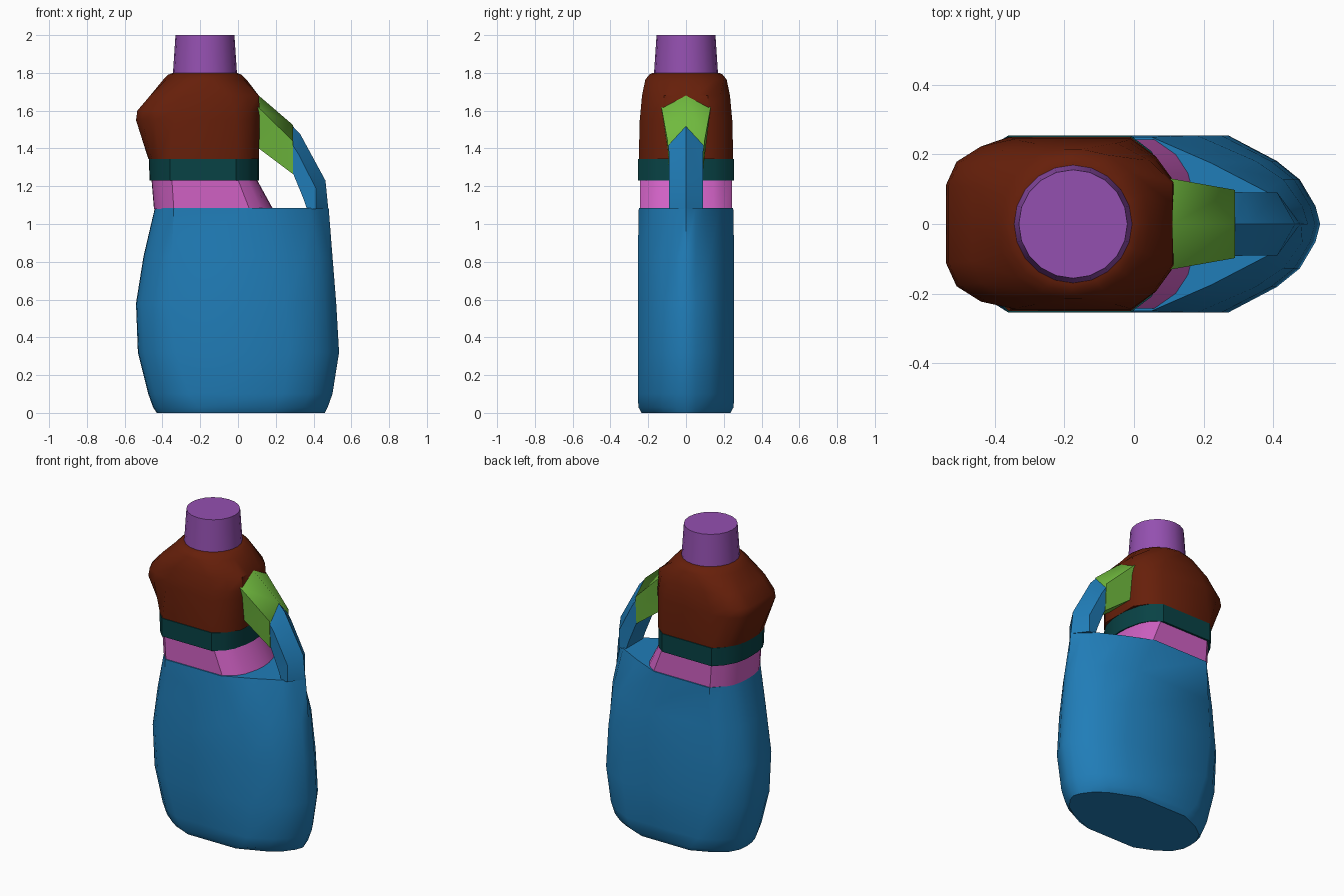
import bpy, bmesh, math

cube = bpy.data.objects.get("Cube")
if cube:
    bpy.data.objects.remove(cube, do_unlink=True)


def material(name, rgb):
    """Flat colour given as sRGB bytes, stored as linear values."""
    lin = [((c / 255 + 0.055) / 1.055) ** 2.4 if c > 10 else c / 3294 for c in rgb]
    m = bpy.data.materials.new(name)
    m.use_nodes = True
    m.diffuse_color = (*lin, 1)
    m.node_tree.nodes["Principled BSDF"].inputs["Base Color"].default_value = (*lin, 1)
    return m


blue = material("blue", (32, 125, 184))
pink = material("pink", (208, 97, 196))
teal = material("dark teal", (8, 66, 69))
brown = material("red brown", (102, 31, 10))
green = material("green", (112, 186, 62))
purple = material("purple", (148, 80, 176))


def loft(name, rings, mat, angle=30):
    """Skin a list of equal-length rings and close both ends."""
    bm = bmesh.new()
    loops = [[bm.verts.new(p) for p in ring] for ring in rings]
    n = len(loops[0])
    for a, b in zip(loops, loops[1:]):
        for i in range(n):
            j = (i + 1) % n
            bm.faces.new((a[i], a[j], b[j], b[i]))
    bm.faces.new(loops[0][::-1])
    bm.faces.new(loops[-1])
    bmesh.ops.recalc_face_normals(bm, faces=bm.faces)
    me = bpy.data.meshes.new(name)
    bm.to_mesh(me)
    bm.free()
    me.materials.append(mat)
    ob = bpy.data.objects.new(name, me)
    bpy.context.collection.objects.link(ob)
    bpy.ops.object.select_all(action='DESELECT')
    ob.select_set(True)
    bpy.context.view_layer.objects.active = ob
    bpy.ops.object.shade_smooth_by_angle(angle=math.radians(angle))
    return ob


# End outlines as (share of end length, share of half width)
PROW = [(1, 0), (0.95, 0.2), (0.78, 0.5), (0.53, 0.71), (0, 1)]
TAPER = [(1, 0), (0.88, 0.2), (0.77, 0.37), (0.4, 0.7), (0, 1)]
WAIST = [(1, 0), (0.96, 0.25), (0.78, 0.6), (0.5, 0.82), (0, 1)]
HEEL = [(1, 0), (0.98, 0.25), (0.84, 0.52), (0.5, 0.78), (0, 1)]
BLUNT = [(1, 0), (1, 0.25), (1, 0.5), (0.6, 0.78), (0, 1)]
BULGE = [(1, 0), (1, 0.46), (0.85, 0.73), (0.5, 0.91), (0, 1)]
CIRCLE = [(math.cos(a * math.pi / 8), math.sin(a * math.pi / 8)) for a in range(5)]


def section(z, xl, xr, fl, fr, w, right=PROW, left=HEEL):
    """Mirrored outline: ends xl/xr, flat side from fl to fr, half width w."""
    half = [(fr + (xr - fr) * t, w * s) for t, s in right]
    half += [(fl + (xl - fl) * t, w * s) for t, s in reversed(left)]
    ring = half + [(x, -y) for x, y in reversed(half[1:-1])]
    return [(x, y, z) for x, y in ring]


# Lower body
loft("body", [
    section(0, -0.43, 0.46, -0.19, 0.15, 0.235),
    section(0.03, -0.45, 0.475, -0.21, 0.20, 0.252),
    section(0.10, -0.475, 0.50, -0.26, 0.24, 0.255),
    section(0.32, -0.53, 0.535, -0.33, 0.27, 0.255),
    section(0.58, -0.54, 0.52, -0.36, 0.25, 0.255),
    section(0.83, -0.50, 0.50, -0.35, 0.18, 0.255),
    section(1.085, -0.44, 0.48, -0.34, 0.05, 0.25, TAPER),
], blue, 40)

# Waist and band
loft("waist", [
    section(1.08, -0.445, 0.185, -0.34, 0.06, 0.243, WAIST),
    section(1.235, -0.458, 0.10, -0.35, 0.0, 0.243, WAIST),
], pink)
loft("band", [
    section(1.23, -0.468, 0.11, -0.36, -0.01, 0.255, WAIST),
    section(1.345, -0.472, 0.11, -0.36, -0.01, 0.255, WAIST),
], teal)

# Shoulder
loft("shoulder", [
    section(1.345, -0.475, 0.11, -0.36, -0.01, 0.25, BLUNT),
    section(1.55, -0.54, 0.115, -0.34, -0.01, 0.245, BLUNT, BULGE),
    section(1.60, -0.533, 0.115, -0.33, -0.02, 0.24, BLUNT, BULGE),
    section(1.68, -0.465, 0.11, -0.29, -0.05, 0.233, BLUNT, BULGE),
    section(1.765, -0.395, 0.045, -0.20, -0.15, 0.215, CIRCLE, CIRCLE),
    section(1.79, -0.37, 0.02, -0.18, -0.17, 0.195, CIRCLE, CIRCLE),
    section(1.80, -0.345, -0.005, -0.176, -0.174, 0.175, CIRCLE, CIRCLE),
], brown, 40)

# Cap
loft("cap", [
    [(-0.175 + r * math.cos(a * math.pi / 10), r * math.sin(a * math.pi / 10), z)
     for a in range(20)]
    for z, r in ((1.79, 0.17), (2.0, 0.156))
], purple)


def pentagon(ridge, side, inner, ws, wi):
    """Handle cross-section: central ridge, side edges, inner edges."""
    return [(ridge[0], 0, ridge[1]), (side[0], ws, side[1]), (inner[0], wi, inner[1]),
            (inner[0], -wi, inner[1]), (side[0], -ws, side[1])]


# Handle: upper joint and lower grip
loft("handle_joint", [
    pentagon((0.08, 1.70), (0.08, 1.635), (0.08, 1.425), 0.135, 0.10),
    pentagon((0.11, 1.68), (0.11, 1.615), (0.11, 1.40), 0.13, 0.097),
    pentagon((0.29, 1.525), (0.29, 1.44), (0.29, 1.265), 0.098, 0.088),
], green, 62)
loft("handle_grip", [
    pentagon((0.288, 1.52), (0.288, 1.42), (0.288, 1.275), 0.092, 0.085),
    pentagon((0.33, 1.475), (0.32, 1.37), (0.305, 1.235), 0.091, 0.085),
    pentagon((0.463, 1.23), (0.412, 1.19), (0.348, 1.13), 0.09, 0.085),
    pentagon((0.478, 1.08), (0.412, 1.08), (0.365, 1.08), 0.09, 0.085),
], blue, 35)
